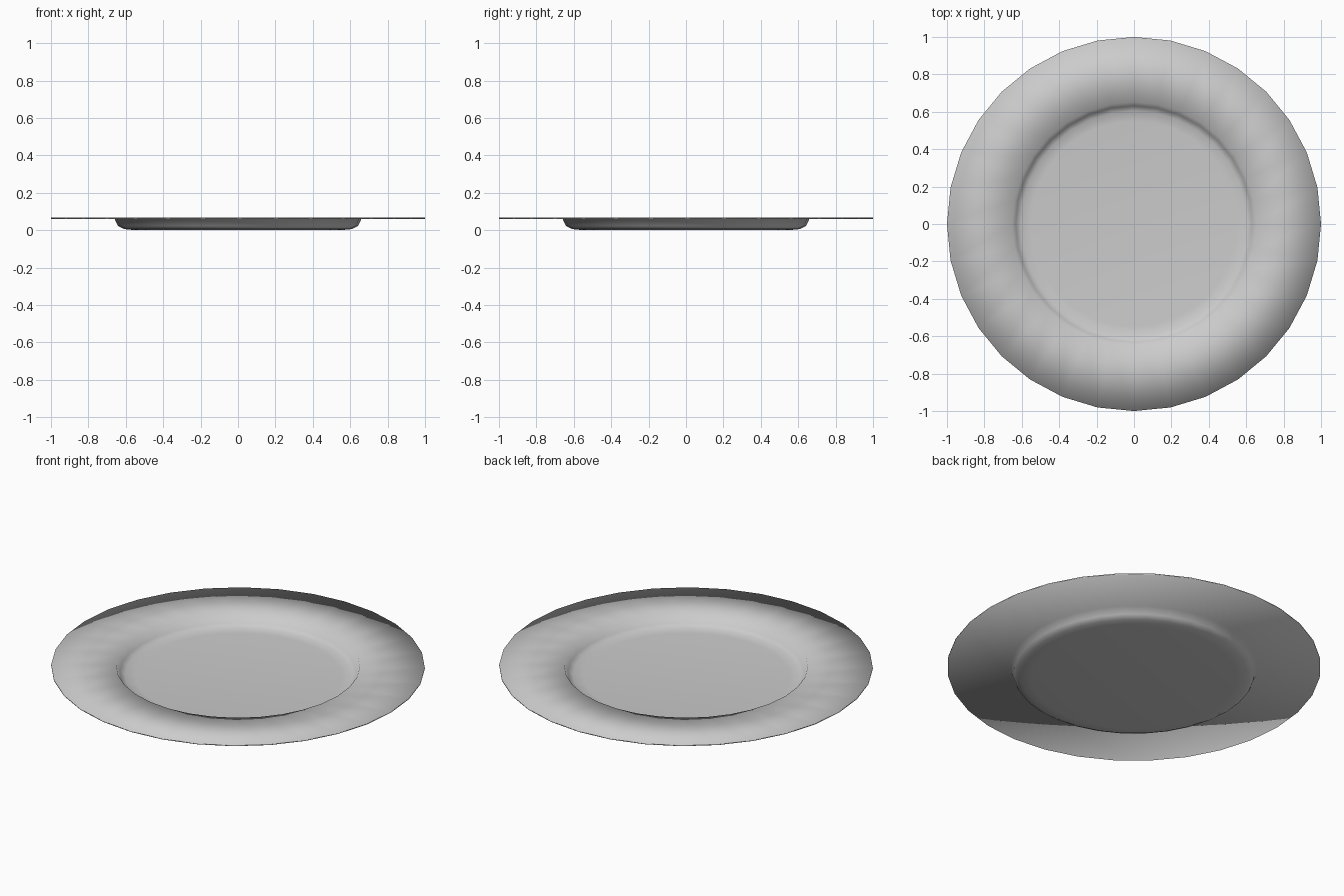
import bpy, bmesh
from math import cos, sin, pi

if "Cube" in bpy.data.objects:
    bpy.data.objects.remove(bpy.data.objects["Cube"])

SIDES = 32

# Closed half-section (radius, height): floor top, inner wall, rim, outer wall, base
profile = [
    (0.55, 0.008), (0.605, 0.013), (0.632, 0.028), (0.652, 0.067),
    (1.0, 0.067), (1.0, 0.061),
    (0.66, 0.061), (0.642, 0.022), (0.61, 0.006), (0.55, 0.0),
]

bm = bmesh.new()
rings = [[bm.verts.new((r * cos(2 * pi * i / SIDES), r * sin(2 * pi * i / SIDES), z))
          for i in range(SIDES)] for r, z in profile]

# Walls and rim
for a, b in zip(rings, rings[1:]):
    for i in range(SIDES):
        j = (i + 1) % SIDES
        bm.faces.new((a[i], b[i], b[j], a[j]))

# Flat floor and underside
bm.faces.new(rings[0])
bm.faces.new(list(reversed(rings[-1])))

bmesh.ops.recalc_face_normals(bm, faces=bm.faces)
for f in bm.faces:
    f.smooth = True

mesh = bpy.data.meshes.new("plate")
bm.to_mesh(mesh)
bm.free()
plate = bpy.data.objects.new("plate", mesh)
bpy.context.collection.objects.link(plate)
